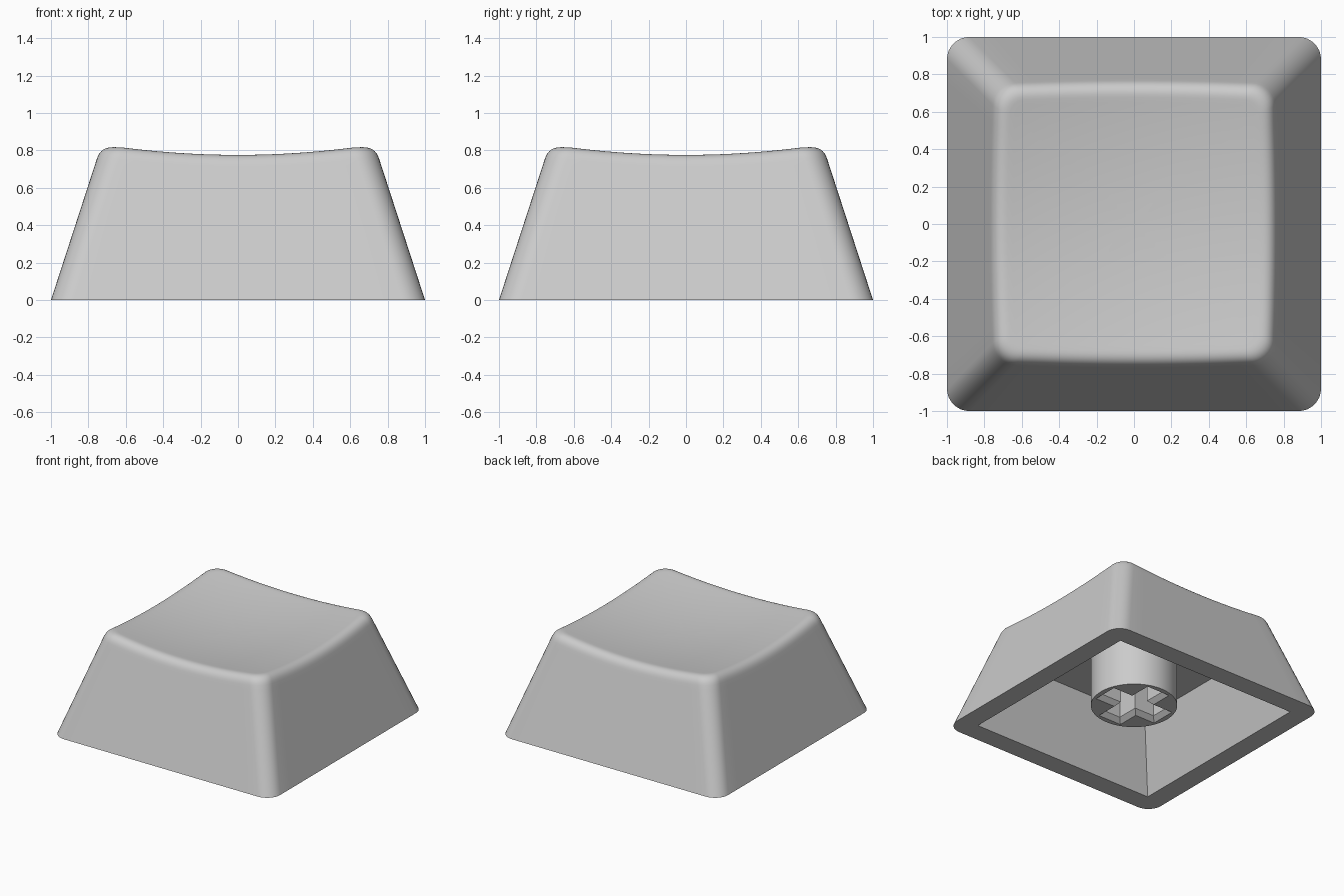
import bpy, bmesh, math
from mathutils import Vector

if "Cube" in bpy.data.objects:
    bpy.data.objects.remove(bpy.data.objects["Cube"])

SLOPE = 0.325        # wall lean per unit of height
EDGE = 0.068         # size of the rounded top edge
CORNER = 0.12        # radius of the upright corners

grey = bpy.data.materials.new("light_grey")
grey.diffuse_color = (0.6, 0.6, 0.6, 1)
grey.use_nodes = True
grey.node_tree.nodes["Principled BSDF"].inputs["Base Color"].default_value = grey.diffuse_color


def finish(name, bm):
    bmesh.ops.recalc_face_normals(bm, faces=bm.faces)
    mesh = bpy.data.meshes.new(name)
    bm.to_mesh(mesh)
    bm.free()
    obj = bpy.data.objects.new(name, mesh)
    bpy.context.collection.objects.link(obj)
    mesh.materials.append(grey)
    return obj


def smooth(obj):
    bpy.ops.object.select_all(action='DESELECT')
    obj.select_set(True)
    bpy.context.view_layer.objects.active = obj
    bpy.ops.object.shade_smooth_by_angle(angle=math.radians(35))


def rounded_square(half, r, arc=8, side=14):
    """Loop of (x, y) points: four corner arcs joined by divided sides."""
    pts = []
    for q in range(4):
        c, s = [(1, 0), (0, 1), (-1, 0), (0, -1)][q]
        m = half - r
        local = [(m + r * math.cos(a), m + r * math.sin(a))
                 for a in (i / arc * math.pi / 2 for i in range(arc + 1))]
        local += [(m - 2 * m * i / side, half) for i in range(1, side)]
        pts += [(x * c - y * s, x * s + y * c) for x, y in local]
    return pts


def dish(x, y):
    return 0.724 + 0.11 * (x * x + y * y)


def wall(i, z):
    x, y = rounded_square(1 - SLOPE * z, CORNER)[i]
    return Vector((x, y, z))


# --- cap shell: walls, rounded top edge, dished top, hollow underside ---
bm = bmesh.new()
count = len(rounded_square(1, CORNER))
columns = []
for i in range(count):
    z = 0.8
    for _ in range(5):
        p = wall(i, z)
        z = dish(p.x, p.y)
    p0, p1 = wall(i, z - EDGE), wall(i, z)
    x, y = rounded_square(1 - SLOPE * z - EDGE, 0.075)[i]
    p2 = Vector((x, y, dish(x, y)))
    col = [wall(i, 0), wall(i, 0.35), wall(i, z - EDGE - 0.03), p0]
    for k in range(1, 8):
        t = k / 8
        col.append(p0 * (1 - t) ** 2 + p1 * 2 * t * (1 - t) + p2 * t * t)
    for f in (1, 0.96, 0.87, 0.75, 0.6, 0.45, 0.3, 0.15):
        col.append(Vector((x * f, y * f, dish(x * f, y * f))))
    columns.append(col)
rings = [[bm.verts.new(c[j]) for c in columns] for j in range(len(columns[0]))]

# cavity with square corners and walls parallel to the outside
for half, z in ((0.835, 0), (0.66, 0.54)):
    rings.insert(0, [bm.verts.new((x, y, z)) for x, y in rounded_square(half, 0)])
for a, b in zip(rings, rings[1:]):
    for i in range(count):
        j = (i + 1) % count
        bm.faces.new((a[i], a[j], b[j], b[i]))
bm.faces.new(rings[0])
tip = bm.verts.new((0, 0, dish(0, 0)))
for i in range(count):
    bm.faces.new((rings[-1][i], rings[-1][(i + 1) % count], tip))
bmesh.ops.remove_doubles(bm, verts=bm.verts, dist=1e-5)
smooth(finish("cap_shell", bm))


def loft(name, sections):
    """Closed solid through stacked outlines given as (points, z)."""
    bm = bmesh.new()
    loops = [[bm.verts.new((x, y, z)) for x, y in pts] for pts, z in sections]
    n = len(loops[0])
    for a, b in zip(loops, loops[1:]):
        for i in range(n):
            bm.faces.new((a[i], a[(i + 1) % n], b[(i + 1) % n], b[i]))
    bm.faces.new(loops[0])
    bm.faces.new(loops[-1])
    return finish(name, bm)


def circle(r, n=64):
    return [(r * math.cos(math.tau * i / n), r * math.sin(math.tau * i / n)) for i in range(n)]


def plus(length, width):
    pts = []
    for c, s in ((1, 0), (0, 1), (-1, 0), (0, -1)):
        pts += [(x * c - y * s, x * s + y * c)
                for x, y in ((length, -width), (length, width), (width, width))]
    return pts


# --- mounting stem with a plus-shaped socket, bevelled at its mouth ---
STEM_Z = 0.115
stem = loft("stem", [(circle(0.325), STEM_Z), (circle(0.325), 0.66)])
cutter = loft("socket_cutter", [(plus(0.285, 0.105), STEM_Z - 0.05),
                                (plus(0.285, 0.105), STEM_Z),
                                (plus(0.25, 0.07), STEM_Z + 0.035),
                                (plus(0.25, 0.07), 0.54)])
cutter.hide_render = True
cut = stem.modifiers.new("socket", 'BOOLEAN')
cut.operation = 'DIFFERENCE'
cut.solver = 'EXACT'
cut.object = cutter
bpy.context.view_layer.objects.active = stem
bpy.ops.object.modifier_apply(modifier="socket")
bpy.data.objects.remove(cutter)
smooth(stem)
